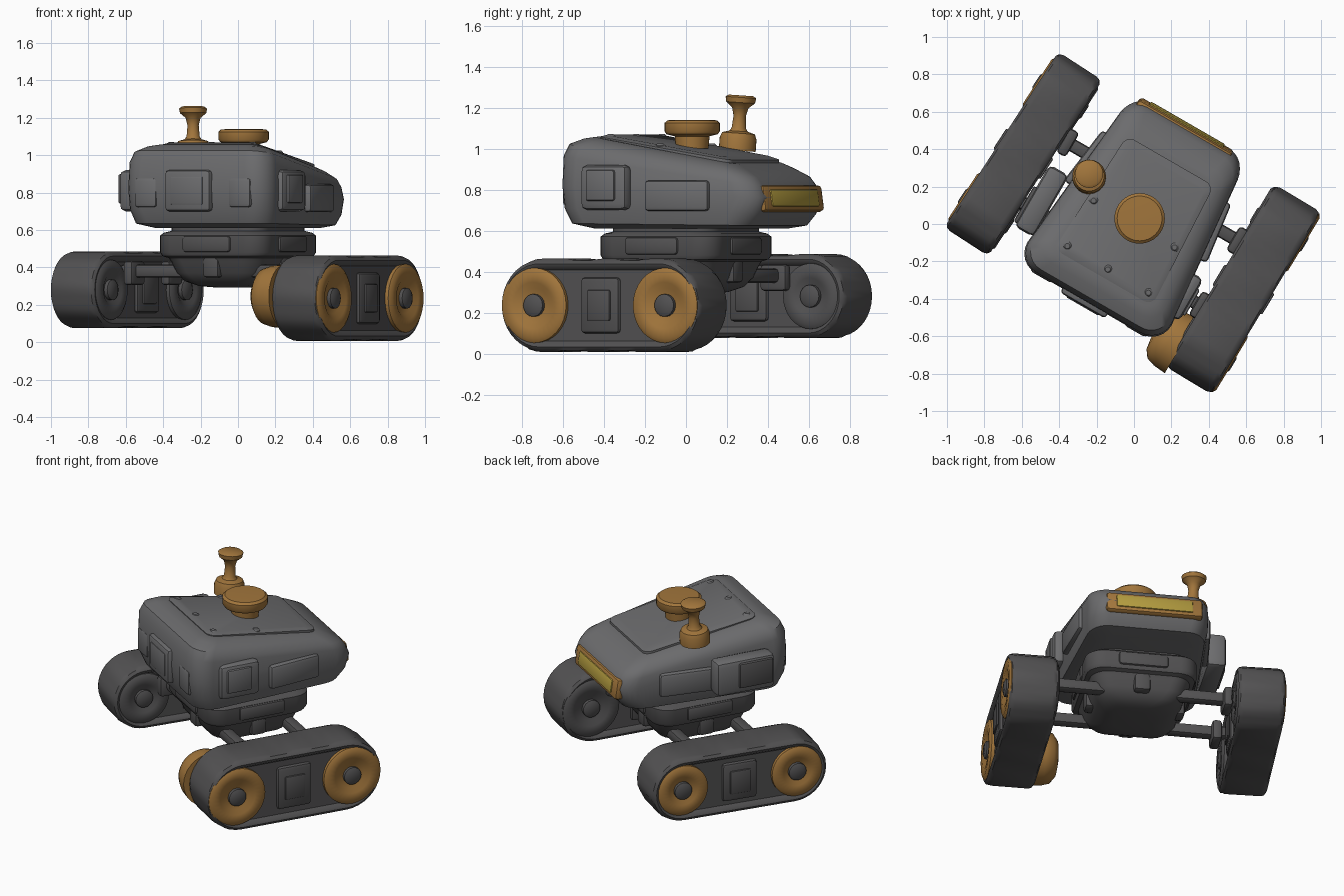
import bpy, bmesh
from math import pi, sin, cos, radians
from mathutils import Matrix

if "Cube" in bpy.data.objects:
    bpy.data.objects.remove(bpy.data.objects["Cube"])


def mat(name, rgb):
    m = bpy.data.materials.new(name)
    m.diffuse_color = (*rgb, 1)
    m.use_nodes = True
    m.node_tree.nodes["Principled BSDF"].inputs["Base Color"].default_value = m.diffuse_color
    return m


DARK = mat("dark_metal", (0.085, 0.083, 0.085))
GREY = mat("worn_grey", (0.15, 0.15, 0.155))
RUST = mat("rusty_orange", (0.36, 0.18, 0.045))
YELLOW = mat("lamp_yellow", (0.45, 0.33, 0.05))
T = Matrix.Translation
BODY = Matrix.Rotation(radians(-30), 4, 'Z')   # whole vehicle is turned


def finish(name, bm, frame, material):
    bmesh.ops.recalc_face_normals(bm, faces=bm.faces)
    me = bpy.data.meshes.new(name)
    bm.to_mesh(me)
    bm.free()
    me.shade_smooth()
    me.set_sharp_from_angle(angle=radians(38))
    me.materials.append(material)
    ob = bpy.data.objects.new(name, me)
    bpy.context.collection.objects.link(ob)
    ob.matrix_world = frame
    return ob


def loft(name, rings, frame, material):
    bm = bmesh.new()
    rows = [[bm.verts.new(p) for p in r] for r in rings]
    n = len(rows[0])
    for a, b in zip(rows, rows[1:]):
        for i in range(n):
            bm.faces.new((a[i], a[(i + 1) % n], b[(i + 1) % n], b[i]))
    bm.faces.new(rows[0])
    bm.faces.new(rows[-1])
    return finish(name, bm, frame, material)


def lathe(name, profile, frame, material, n=32):
    rings = [[(r * cos(2 * pi * i / n), r * sin(2 * pi * i / n), z) for i in range(n)]
             for r, z in profile]
    return loft(name, rings, frame, material)


def box(name, centre, size, frame, material, bevel=0.02, tilt=0, yaw=0):
    bm = bmesh.new()
    bmesh.ops.create_cube(bm, size=1)
    bmesh.ops.scale(bm, vec=size, verts=bm.verts)
    bmesh.ops.bevel(bm, geom=bm.edges[:], offset=bevel, segments=2, profile=0.5, affect='EDGES')
    turn = Matrix.Rotation(yaw, 4, 'Z') @ Matrix.Rotation(tilt, 4, 'X')
    return finish(name, bm, frame @ T(centre) @ turn, material)


def rounded(hx, y0, y1, r, z0, z1, taper=0.0, seg=6):
    """Rounded rectangle, height z0 (front) to z1 (back), narrowing to the back."""
    pts = []
    for k, (sx, y) in enumerate([(1, y1 - r), (-1, y1 - r), (-1, y0 + r), (1, y0 + r)]):
        for i in range(seg + 1):
            a = pi / 2 * (k + i / seg)
            py = y + r * sin(a)
            px = (sx * (hx - r) + r * cos(a)) * (1 - taper * max(0, (py + 0.15) / 0.75))
            pts.append((px, py, z0 + (z1 - z0) * (py - y0) / (y1 - y0)))
    return pts


# Hull: wedge-shaped shell, high at the front, sloping and narrowing to the back
hull = [(0.34, -0.36, 0.45, 0.10, 0.61, 0.61), (0.42, -0.45, 0.53, 0.12, 0.635, 0.625),
        (0.44, -0.48, 0.575, 0.12, 0.71, 0.68), (0.445, -0.49, 0.60, 0.12, 0.82, 0.76),
        (0.44, -0.485, 0.575, 0.12, 0.97, 0.82), (0.42, -0.46, 0.545, 0.11, 1.025, 0.86),
        (0.37, -0.40, 0.47, 0.09, 1.05, 0.90), (0.32, -0.35, 0.42, 0.07, 1.058, 0.925)]
loft("hull", [rounded(*h, 0.22) for h in hull], BODY, GREY)

# Raised roof plate
roof = [(0.30, -0.33, 0.39, 0.05, 1.04, 0.92), (0.30, -0.33, 0.39, 0.05, 1.06, 0.945),
        (0.27, -0.30, 0.35, 0.04, 1.068, 0.96)]
loft("roof_plate", [rounded(*h, 0.15) for h in roof], BODY, GREY)

# Panels and pods around the hull
box("front_panel", (-0.02, -0.485, 0.81), (0.28, 0.06, 0.22), BODY, GREY)
box("front_panel_inset", (-0.02, -0.51, 0.81), (0.20, 0.02, 0.15), BODY, GREY, 0.008)
box("left_pod", (-0.49, -0.14, 0.81), (0.12, 0.38, 0.22), BODY, GREY, 0.03)
box("left_pod_cover", (-0.55, -0.20, 0.82), (0.03, 0.22, 0.16), BODY, DARK, 0.012)
box("right_pod", (0.43, -0.20, 0.81), (0.08, 0.26, 0.22), BODY, GREY, 0.03)
box("right_pod_cover", (0.47, -0.21, 0.82), (0.025, 0.16, 0.15), BODY, GREY, 0.01)
for s, side in ((-1, "left"), (1, "right")):
    box(side + "_side_panel", (s * 0.395, 0.18, 0.77), (0.05, 0.34, 0.15), BODY, GREY,
        yaw=s * 0.13)
    box(side + "_front_lamp", (s * 0.29, -0.47, 0.80), (0.14, 0.05, 0.16), BODY, GREY)

# Rear lamp strip
box("rear_lamp_frame", (-0.02, 0.570, 0.755), (0.58, 0.06, 0.13), BODY, RUST, 0.02, 0.15)
box("rear_lamp", (-0.02, 0.593, 0.758), (0.46, 0.03, 0.085), BODY, YELLOW, 0.01, 0.15)

# Roof hatch and antenna
lathe("hatch", [(0.08, 0), (0.085, 0.06), (0.125, 0.07), (0.135, 0.085), (0.135, 0.125),
                (0.12, 0.138), (0.06, 0.14)], T((0.03, 0.03, 1.0)), RUST)
lathe("antenna", [(0.09, 0), (0.09, 0.06), (0.08, 0.085), (0.045, 0.095), (0.035, 0.11),
                  (0.03, 0.17), (0.04, 0.21), (0.07, 0.235), (0.075, 0.26), (0.06, 0.27)],
      T((-0.24, 0.25, 0.99)) @ Matrix.Rotation(radians(-4), 4, 'X'), RUST)

# Roof bolts
for i, (x, y) in enumerate([(-0.25, -0.28), (0.25, -0.28), (-0.25, 0.0), (0.25, 0.0), (0, -0.28)]):
    lathe("roof_bolt_%d" % i, [(0.025, 0), (0.025, 0.025), (0.014, 0.035)],
          BODY @ T((x, y, 1.035 - 0.16 * (y + 0.28))), GREY, 12)

# Turret ring and rounded belly
neck = [(0.12, 0.293), (0.18, 0.30), (0.235, 0.325), (0.27, 0.37), (0.29, 0.43), (0.30, 0.45),
        (0.325, 0.46), (0.335, 0.48), (0.335, 0.57), (0.32, 0.585), (0.29, 0.595), (0.29, 0.65)]
loft("belly_and_ring", [rounded(a, -a, a, 0.11, z, z) for a, z in neck], BODY, DARK)
for i in range(4):
    turn = BODY @ Matrix.Rotation(i * pi / 2, 4, 'Z')
    box("ring_block_%d" % i, (0, -0.33, 0.525), (0.30, 0.04, 0.09), turn, DARK)
    box("belly_rib_%d" % i, (0, -0.26, 0.41), (0.10, 0.08, 0.13), turn, DARK)


def stadium(x, L, h, inset=0.0, tread=0.0, arc=18, flat=10):
    """Track outline in the y-z plane at a given x, optionally with tread ribs."""
    pts, r, c = [], h - inset, L - h
    for s in (1, -1):
        for i in range(arc):
            a = -pi / 2 + pi * i / arc
            k = r - tread * (i // 2 % 2)
            pts.append((x, s * (c + k * cos(a)), s * k * sin(a)))
        for i in range(flat):
            k = r - tread * (i // 2 % 2)
            pts.append((x, s * (c - 2 * c * i / flat), s * k))
    return pts


def track(side, s, frame, L, h, w):
    # Belt with rounded shoulders and recessed sides
    half = [(w - 0.025, 0.055, 0), (w - 0.005, 0.04, 0), (w, 0.025, 0), (w - 0.012, 0.008, 0),
            (w - 0.035, 0, 0.007)]
    cuts = [(-x, i, t) for x, i, t in half] + half[::-1]
    loft(side + "_track", [stadium(x, L, h, i, t) for x, i, t in cuts], frame, DARK)
    for d, face in ((s, "outer"), (-s, "inner")):
        turn = Matrix.Rotation(d * pi / 2, 4, 'Y')
        # Wheel rims and hubs at both ends
        for e, end in ((-1, "front"), (1, "back")):
            at = frame @ T((d * (w - 0.04), e * (L - 0.195), 0)) @ turn
            R = h - 0.045
            lathe("%s_%s_%s_rim" % (side, face, end),
                  [(R, 0), (R, 0.035), (R - 0.02, 0.048), (R - 0.07, 0.045), (R - 0.10, 0.025)],
                  at, RUST if d == s else DARK)
            lathe("%s_%s_%s_hub" % (side, face, end),
                  [(0.055, 0), (0.055, 0.045), (0.035, 0.055)], at, DARK, 16)
        # Middle cover between the wheels
        box("%s_%s_cover" % (side, face), (d * (w - 0.02), 0, 0), (0.04, 0.22, h * 1.2), frame, DARK)
        box("%s_%s_cover_plate" % (side, face), (d * w, 0, 0), (0.02, 0.13, 0.15), frame, DARK, 0.008)


RIGHT = T((0.585, -0.35, 0.235)) @ Matrix.Rotation(radians(-31), 4, 'Z')
LEFT = T((-0.592, 0.375, 0.28)) @ Matrix.Rotation(radians(-33), 4, 'Z')
track("right", 1, RIGHT, 0.568, 0.228, 0.145)
track("left", -1, LEFT, 0.56, 0.205, 0.14)

# Protruding drive hub on the inner front of the right track
lathe("drive_hub", [(0.17, 0), (0.165, 0.07), (0.15, 0.12), (0.11, 0.15), (0.05, 0.16)],
      RIGHT @ T((-0.13, -0.43, 0.01)) @ Matrix.Rotation(-pi / 2, 4, 'Y'), RUST)

# Suspension arms from belly to tracks
for s, side in ((-1, "left"), (1, "right")):
    for y, end in ((-0.20, "front"), (0.20, "back")):
        box("%s_%s_arm" % (side, end), (s * 0.40, y, 0.38), (0.40, 0.07, 0.07), BODY, DARK)
        box("%s_%s_arm_mount" % (side, end), (s * 0.525, y, 0.37), (0.06, 0.15, 0.13), BODY, DARK)
